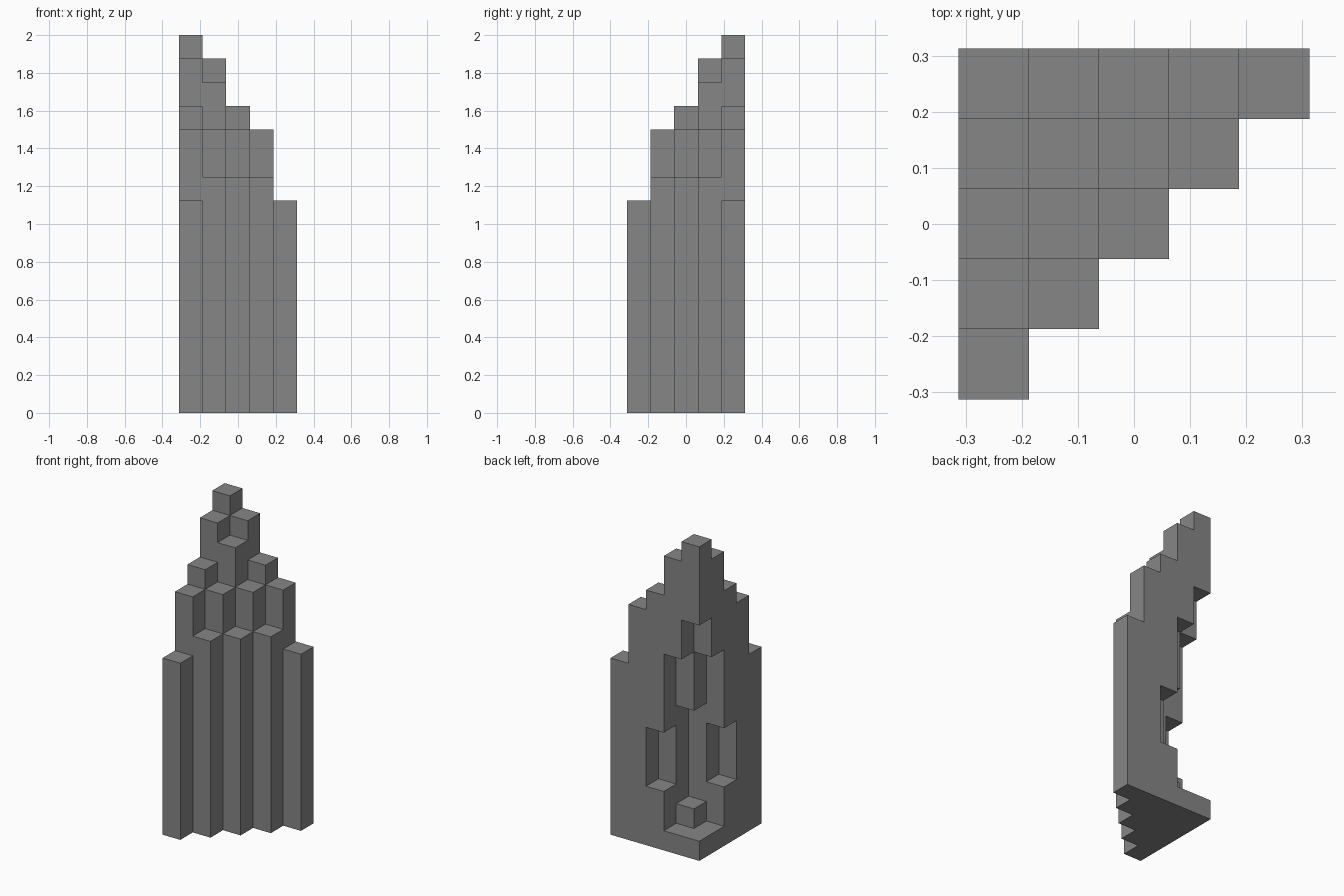
import bpy, bmesh, math
from mathutils import Vector

cube = bpy.data.objects.get("Cube")
if cube:
    bpy.data.objects.remove(cube, do_unlink=True)

UNIT = 0.125   # edge of one block
SIDE = 5       # blocks along each straight wall

stone = bpy.data.materials.new("grey_stone")
stone.use_nodes = True
stone.diffuse_color = (0.24, 0.24, 0.24, 1)
stone.node_tree.nodes["Principled BSDF"].inputs["Base Color"].default_value = (0.24, 0.24, 0.24, 1)

# Filled height ranges of each column, by its steps away from the back corner
# (larger step first); the layout is mirrored across the corner's diagonal.
columns = {
    (0, 0): [(0, 1), (12, 16)],
    (1, 0): [(0, 1), (10, 15)],
    (1, 1): [(0, 2), (7, 14)],
    (2, 0): [(0, 3), (6, 13)],
    (2, 1): [(0, 12)],
    (3, 0): [(0, 12)],
    (2, 2): [(0, 10)],
    (3, 1): [(0, 10)],
    (4, 0): [(0, 9)],
}

blocks = set()
for (p, q), spans in columns.items():
    for a, b in {(p, q), (q, p)}:
        for low, high in spans:
            blocks |= {(a, SIDE - 1 - b, z) for z in range(low, high)}


def add_face(bm, block, axis, sign):
    """Add one outer face of a block, wound outwards."""
    centre = Vector(block) + Vector((0.5, 0.5, 0.5))
    n, u, v = Vector(), Vector(), Vector()
    n[axis], u[(axis + 1) % 3], v[(axis + 2) % 3] = sign, sign, 1
    mid = centre + n / 2
    offset = Vector((SIDE / 2, SIDE / 2, 0))
    corners = [mid + (u * s + v * t) / 2 for s, t in ((-1, -1), (1, -1), (1, 1), (-1, 1))]
    bm.faces.new([bm.verts.new((c - offset) * UNIT) for c in corners])


# Stepped tower with its hollowed back corner, outer skin only
bm = bmesh.new()
for block in sorted(blocks):
    for axis in range(3):
        for sign in (-1, 1):
            neighbour = list(block)
            neighbour[axis] += sign
            if tuple(neighbour) not in blocks:
                add_face(bm, block, axis, sign)

# Weld the skin and merge flat areas
bmesh.ops.remove_doubles(bm, verts=bm.verts, dist=0.001)
bmesh.ops.dissolve_limit(bm, angle_limit=math.radians(1), verts=bm.verts, edges=bm.edges)

mesh = bpy.data.meshes.new("stepped_tower")
bm.to_mesh(mesh)
bm.free()
mesh.materials.append(stone)
tower = bpy.data.objects.new("stepped_tower", mesh)
bpy.context.collection.objects.link(tower)
